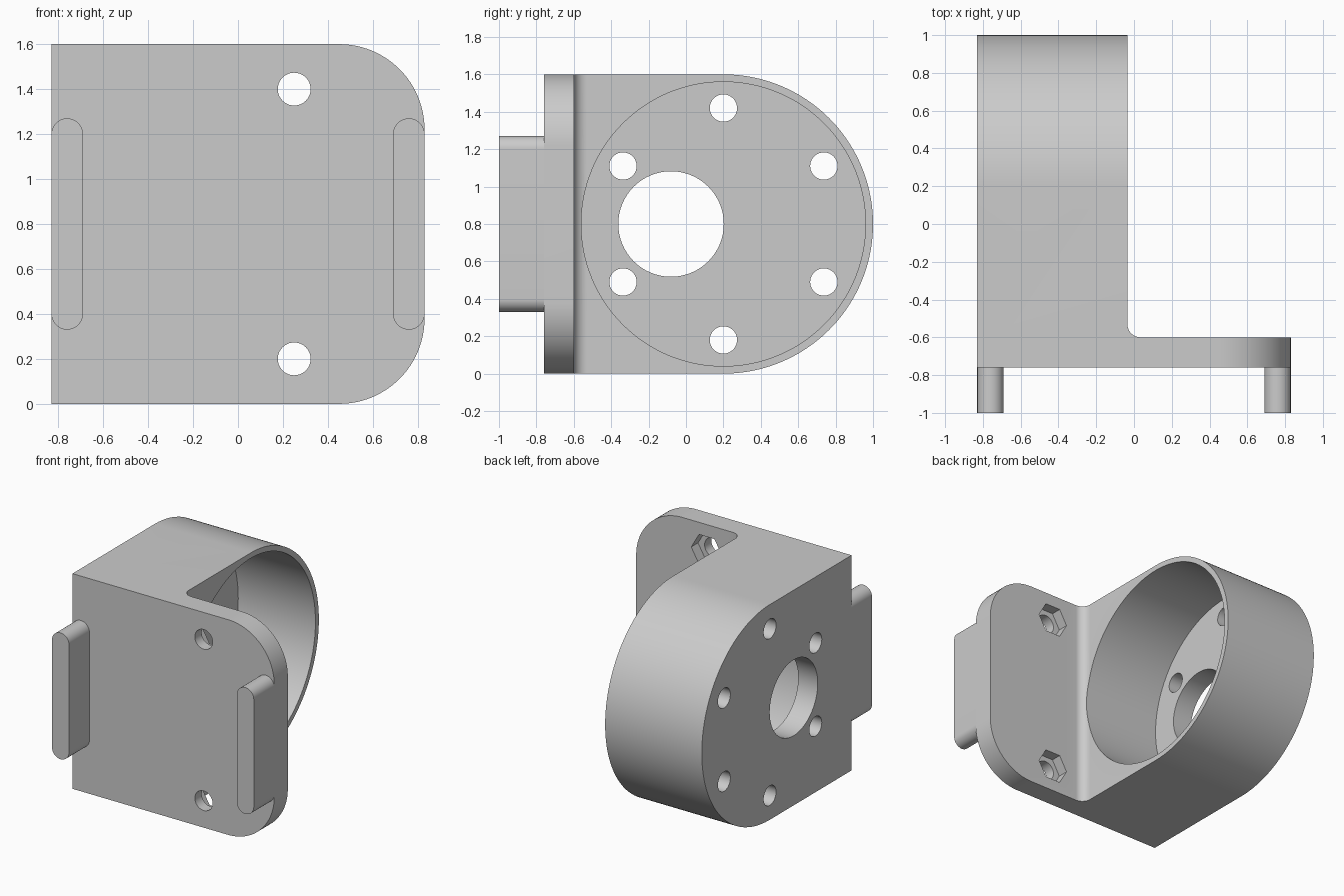
import bpy
import bmesh
from math import pi, sin, cos, radians
from mathutils import Vector

if "Cube" in bpy.data.objects:
    bpy.data.objects.remove(bpy.data.objects["Cube"], do_unlink=True)

grey = bpy.data.materials.new("plain grey")
grey.use_nodes = True
COLOUR = (0.6, 0.6, 0.6, 1)
grey.diffuse_color = COLOUR
grey.node_tree.nodes["Principled BSDF"].inputs["Base Color"].default_value = COLOUR

AXES = {"x": lambda u, v, w: (w, u, v),
        "y": lambda u, v, w: (u, w, v),
        "z": lambda u, v, w: (u, v, w)}


def arc(cu, cv, r, start, end, n=24):
    """Points of an arc, angles in degrees."""
    angles = [radians(start + (end - start) * i / n) for i in range(n + 1)]
    return [(cu + r * cos(a), cv + r * sin(a)) for a in angles]


def prism(name, points, axis, low, high):
    """Extrude a flat outline along an axis."""
    bm = bmesh.new()
    verts = [bm.verts.new(AXES[axis](u, v, low)) for u, v in points]
    face = bm.faces.new(verts)
    top = bmesh.ops.extrude_face_region(bm, geom=[face])["geom"]
    shift = Vector(AXES[axis](0, 0, high - low))
    bmesh.ops.translate(bm, vec=shift, verts=[g for g in top if isinstance(g, bmesh.types.BMVert)])
    bmesh.ops.recalc_face_normals(bm, faces=bm.faces)
    mesh = bpy.data.meshes.new(name)
    bm.to_mesh(mesh)
    bm.free()
    mesh.materials.append(grey)
    obj = bpy.data.objects.new(name, mesh)
    bpy.context.collection.objects.link(obj)
    return obj


def disc(u, v, r, sides=64, turn=0):
    return arc(u, v, r, turn, turn + 360, sides)[:-1]


def activate(obj):
    bpy.ops.object.select_all(action="DESELECT")
    obj.select_set(True)
    bpy.context.view_layer.objects.active = obj


def combine(obj, tool, operation):
    """Apply a boolean and drop the tool."""
    mod = obj.modifiers.new(operation, "BOOLEAN")
    mod.operation, mod.object, mod.solver = operation, tool, "EXACT"
    activate(obj)
    bpy.ops.object.modifier_apply(modifier=mod.name)
    bpy.data.objects.remove(tool, do_unlink=True)


# Main dimensions
side, front, plate_back, height = 0.83, -0.76, -0.6, 1.6
mid, cup_y, cup_r, cup_open = 0.8, 0.2, 0.8, -0.035
floor = -0.67
fillet, corner = 0.07, 0.38

# L-shaped body with a filleted inner corner
outline = [(-side, front), (side, front), (side, plate_back)]
outline += arc(cup_open + fillet, plate_back + fillet, fillet, 270, 180, 12)
outline += [(cup_open, 1.1), (-side, 1.1)]
body = prism("bracket_body", outline, "z", 0, height)

# Round the housing and the free corners of the plate
housing = [(-1.2, 0)] + arc(cup_y, mid, cup_r, -90, 90, 96) + [(-1.2, height)]
combine(body, prism("housing_shape", housing, "x", -1, 1), "INTERSECT")
plate = [(-1, 0)] + arc(side - corner, corner, corner, -90, 0)
plate += arc(side - corner, height - corner, corner, 0, 90) + [(-1, height)]
combine(body, prism("plate_shape", plate, "y", -1.2, 1.2), "INTERSECT")

# Round pocket, shaft opening and ring of screw holes
combine(body, prism("pocket", disc(cup_y, mid, 0.76, 128), "x", floor, 0.3), "DIFFERENCE")
combine(body, prism("shaft", disc(-0.08, mid, 0.282), "x", -1, -0.5), "DIFFERENCE")
for k in range(6):
    a = pi / 6 + k * pi / 3
    hole = disc(cup_y + 0.62 * cos(a), mid + 0.62 * sin(a), 0.073, 40)
    combine(body, prism("screw_hole", hole, "x", -1, -0.5), "DIFFERENCE")

# Mounting holes with hexagonal nut recesses behind
for z in (0.2, height - 0.2):
    combine(body, prism("bolt", disc(0.25, z, 0.073, 40), "y", -0.9, -0.5), "DIFFERENCE")
    combine(body, prism("nut", disc(0.25, z, 0.127, 6), "y", plate_back - 0.08, -0.5), "DIFFERENCE")

# Rounded tabs on the front
parts = [body]
for name, x in (("right_tab", -0.76), ("left_tab", 0.76)):
    tab = arc(x, 1.2, 0.07, 0, 180) + arc(x, 0.4, 0.07, 180, 360)
    parts.append(prism(name, tab, "y", -1, front + 0.005))

for obj in parts:
    activate(obj)
    bpy.ops.object.shade_smooth_by_angle(angle=radians(30))
